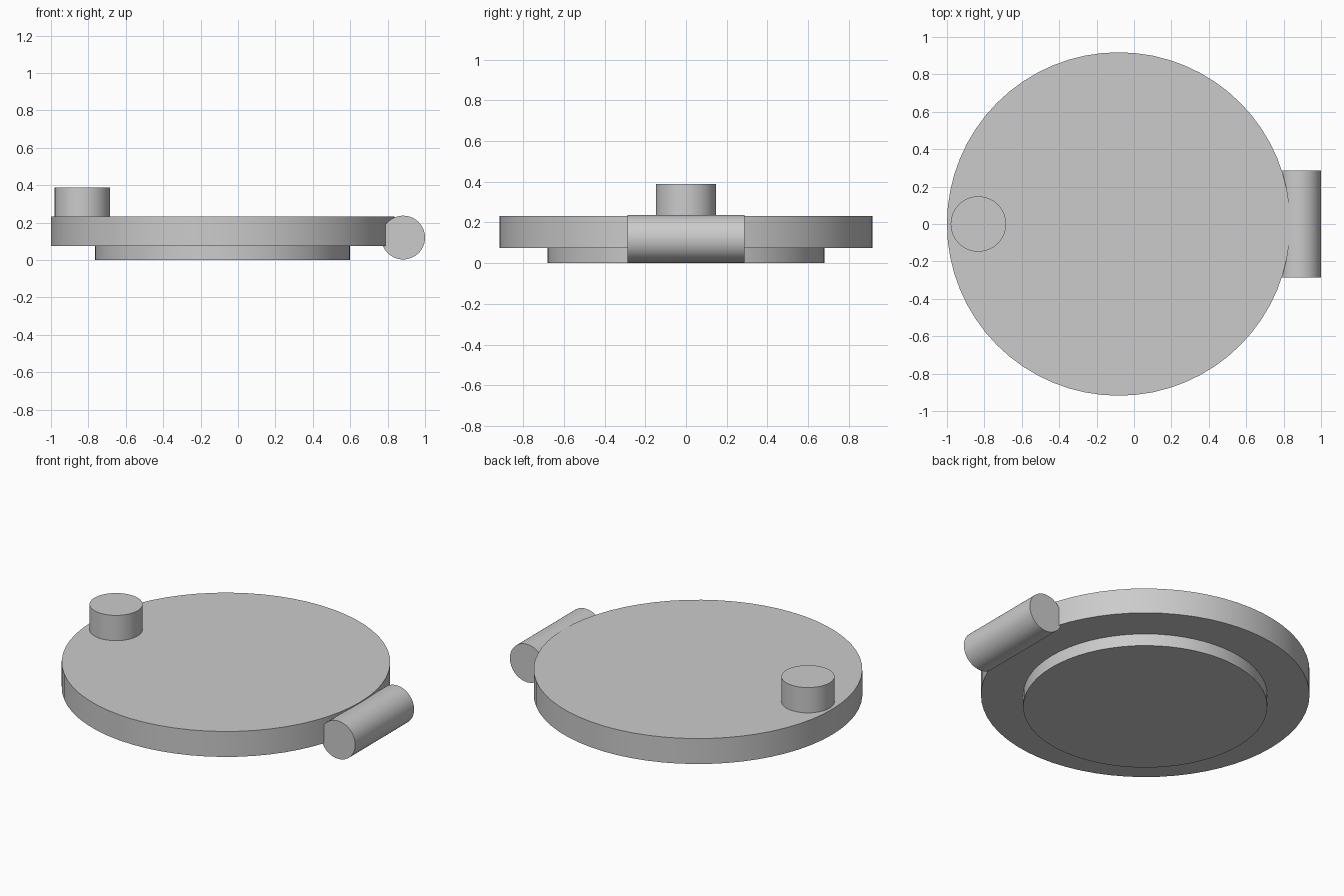
import bpy
import math

cube = bpy.data.objects.get("Cube")
if cube:
    bpy.data.objects.remove(cube, do_unlink=True)

# Single grey material
GREY = (0.6, 0.6, 0.6, 1)
grey = bpy.data.materials.new("plain grey")
grey.use_nodes = True
grey.diffuse_color = GREY
grey.node_tree.nodes["Principled BSDF"].inputs["Base Color"].default_value = GREY


def cylinder(name, centre, radius, length, sides, tilt=0):
    bpy.ops.mesh.primitive_cylinder_add(vertices=sides, radius=radius, depth=length,
                                        location=centre, rotation=(tilt, 0, 0))
    part = bpy.context.object
    part.name = name
    part.data.materials.append(grey)
    bpy.ops.object.shade_smooth_by_angle(angle=math.radians(30))
    return part


def upright(name, x, radius, bottom, top, sides=64):
    return cylinder(name, (x, 0, (bottom + top) / 2), radius, top - bottom, sides)


DISC_X = -0.082

# Stacked round body
upright("base_step", DISC_X, 0.682, 0, 0.075)
upright("main_disc", DISC_X, 0.918, 0.075, 0.232)

# Knob on the right edge
upright("knob", -0.832, 0.148, 0.232, 0.388)

# Hinge barrel lying along y on the left edge
cylinder("hinge_barrel", (0.883, 0, 0.12), 0.117, 0.574, 64, math.pi / 2)
